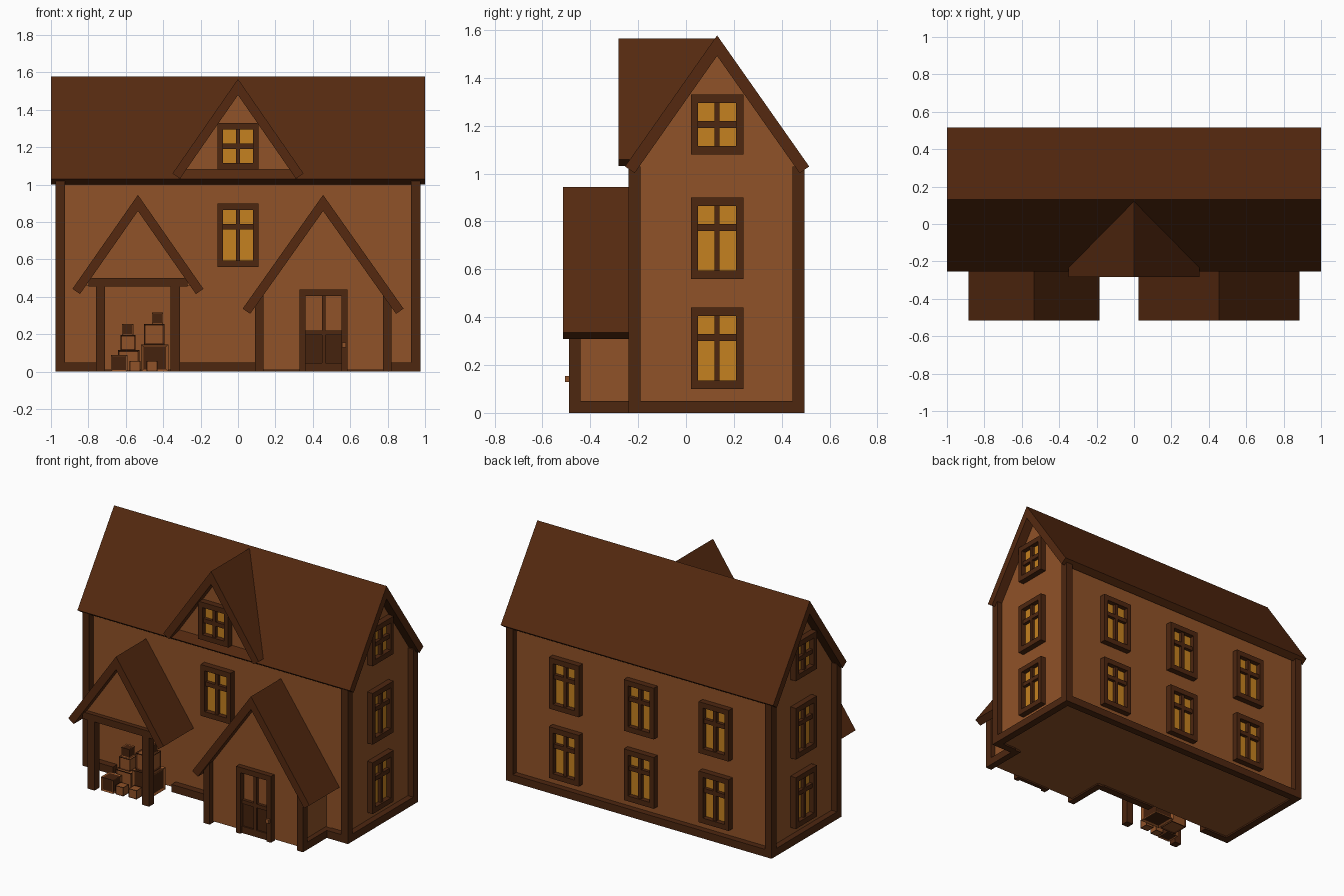
import bpy, bmesh
from math import pi
from mathutils import Matrix

if "Cube" in bpy.data.objects:
    bpy.data.objects.remove(bpy.data.objects["Cube"])


def material(name, rgb):
    m = bpy.data.materials.new(name)
    m.diffuse_color = (*rgb, 1)
    m.use_nodes = True
    m.node_tree.nodes["Principled BSDF"].inputs["Base Color"].default_value = m.diffuse_color
    return m


WALL = material("plaster", (0.28, 0.085, 0.021))
TIMBER = material("timber", (0.075, 0.02, 0.005))
ROOF = material("roofing", (0.09, 0.022, 0.005))
GLASS = material("lit_glass", (0.56, 0.22, 0.014))
PANEL = material("dark_panel", (0.06, 0.016, 0.004))


def finish(name, bm, *mats):
    bmesh.ops.recalc_face_normals(bm, faces=bm.faces)
    me = bpy.data.meshes.new(name)
    bm.to_mesh(me)
    bm.free()
    for m in mats:
        me.materials.append(m)
    ob = bpy.data.objects.new(name, me)
    bpy.context.collection.objects.link(ob)
    return ob


def add_box(bm, x0, x1, y0, y1, z0, z1, mx=Matrix()):
    loc = Matrix.Translation(((x0 + x1) / 2, (y0 + y1) / 2, (z0 + z1) / 2))
    size = Matrix.Diagonal((x1 - x0, y1 - y0, z1 - z0, 1))
    bmesh.ops.create_cube(bm, size=1, matrix=mx @ loc @ size)


def boxes(name, mat, items, mx=Matrix()):
    bm = bmesh.new()
    for b in items:
        add_box(bm, *b, mx)
    return finish(name, bm, mat)


def prism(name, mat, profile, axis, a, b):
    """Extrude a (u, z) profile from a to b along axis x or y."""
    bm = bmesh.new()
    vs = [bm.verts.new((a, u, z) if axis == "x" else (u, a, z)) for u, z in profile]
    r = bmesh.ops.extrude_face_region(bm, geom=[bm.faces.new(vs)])
    moved = [v for v in r["geom"] if isinstance(v, bmesh.types.BMVert)]
    bm.faces.ensure_lookup_table()
    bmesh.ops.translate(bm, verts=moved, vec=(b - a, 0, 0) if axis == "x" else (0, b - a, 0))
    return finish(name, bm, mat)


def gable_roof(name, axis, c, half, apex, eave, a, b):
    dx, dz = 0.04, 0.028
    prism(name, ROOF, [(c - half, eave), (c, apex), (c + half, eave),
                       (c + half - dx, eave - dz), (c, apex - 0.086),
                       (c - half + dx, eave - dz)], axis, a, b)


def gable_wall(name, axis, u0, u1, z0, shoulder, apex, a, b):
    prism(name, WALL, [(u0, z0), (u1, z0), (u1, shoulder), ((u0 + u1) / 2, apex),
                       (u0, shoulder)], axis, a, b)


def window(name, x, y, z0, z1, angle, bar):
    """Frame, cross bars and glass; local -y points out of the wall."""
    mx = Matrix.Translation((x, y, 0)) @ Matrix.Rotation(angle, 4, "Z")
    w, t, d = 0.11, 0.03, -0.04
    boxes(name + "_frame", TIMBER, [
        (-w, -w + t, d, 0.01, z0, z1), (w - t, w, d, 0.01, z0, z1),
        (-w + t, w - t, d, 0.01, z0, z0 + t + 0.005),
        (-w + t, w - t, d, 0.01, z1 - t - 0.005, z1),
        (-0.011, 0.011, d + 0.01, 0.01, z0 + t, z1 - t),
        (-w + t, w - t, d + 0.01, 0.01, bar - 0.014, bar + 0.014)], mx)
    boxes(name + "_glass", GLASS, [(-w + t, w - t, -0.008, 0.01, z0 + t, z1 - t)], mx)


# Main house: solid walls, corner posts, base beams and roof
gable_wall("house_walls", "x", -0.195, 0.455, 0.01, 1.06, 1.53, -0.935, 0.935)
boxes("corner_posts", TIMBER, [(x, x + 0.05, y, y + 0.05, 0, 1.03)
                               for x in (-0.975, 0.925) for y in (-0.24, 0.445)])
boxes("base_beams", TIMBER, [
    (-0.925, -0.75, -0.24, -0.19, 0, 0.05), (-0.32, 0.09, -0.24, -0.19, 0, 0.05),
    (0.82, 0.925, -0.24, -0.19, 0, 0.05), (-0.925, 0.925, 0.445, 0.495, 0, 0.05),
    (-0.975, -0.925, -0.19, 0.445, 0, 0.05), (0.925, 0.975, -0.19, 0.445, 0, 0.05)])
gable_roof("main_roof", "x", 0.13, 0.385, 1.578, 1.03, -1, 1)

# Dormer
gable_roof("dormer_roof", "y", 0, 0.35, 1.565, 1.06, -0.283, 0.12)
prism("dormer_wall", WALL, [(-0.31, 1.05), (0.31, 1.05), (0, 1.51)], "y", -0.22, 0.05)
window("dormer_window", 0, -0.22, 1.08, 1.33, 0, 1.205)

# Windows on all sides
window("front_window", 0, -0.195, 0.56, 0.90, 0, 0.775)
for side, sx, ang in (("right", 1, pi / 2), ("left", -1, -pi / 2)):
    for i, (z0, z1, bar) in enumerate(((0.10, 0.44, 0.315), (0.56, 0.90, 0.775), (1.08, 1.33, 1.205))):
        window(f"{side}_window_{i}", sx * 0.935, 0.13, z0, z1, ang, bar)
for i, x in enumerate((-0.55, 0, 0.55)):
    window(f"back_lower_window_{i}", x, 0.455, 0.10, 0.44, pi, 0.315)
    window(f"back_upper_window_{i}", x, 0.455, 0.56, 0.90, pi, 0.775)

# Enclosed entrance porch
gable_roof("entrance_roof", "y", 0.455, 0.43, 0.945, 0.337, -0.515, -0.2)
gable_wall("entrance_walls", "y", 0.125, 0.785, 0.01, 0.43, 0.9, -0.455, -0.19)
boxes("entrance_timbers", TIMBER, [
    b for x in (0.09, 0.775) for b in
    ((x, x + 0.045, -0.49, -0.44, 0, 0.41), (x, x + 0.045, -0.44, -0.2, 0, 0.05))])

# Door
boxes("door_frame", TIMBER, [
    (0.33, 0.362, -0.49, -0.45, 0, 0.44), (0.553, 0.585, -0.49, -0.45, 0, 0.44),
    (0.362, 0.553, -0.49, -0.45, 0.405, 0.44)])
boxes("door_rails", TIMBER, [
    (0.362, 0.553, -0.475, -0.45, 0, 0.045), (0.362, 0.553, -0.475, -0.45, 0.195, 0.22),
    (0.448, 0.468, -0.475, -0.45, 0.045, 0.405)])
boxes("door_panels", PANEL, [(0.362, 0.553, -0.465, -0.45, 0.045, 0.195)])
boxes("door_knob", WALL, [(0.555, 0.578, -0.505, -0.48, 0.13, 0.155)])

# Open side porch
gable_roof("porch_roof", "y", -0.535, 0.35, 0.945, 0.443, -0.515, -0.2)
prism("porch_gable", WALL, [(-0.84, 0.46), (-0.23, 0.46), (-0.535, 0.9)], "y", -0.46, -0.19)
boxes("porch_timbers", TIMBER, [
    (-0.76, -0.71, -0.49, -0.44, 0, 0.46), (-0.36, -0.31, -0.49, -0.44, 0, 0.46),
    (-0.80, -0.27, -0.49, -0.44, 0.455, 0.5)])

# Stacked crates: centre x, centre y, bottom z, size, frame and panel colours
crates = [(-0.635, -0.42, 0, 0.09, WALL, PANEL), (-0.445, -0.30, 0, 0.145, WALL, PANEL),
          (-0.55, -0.43, 0, 0.058, TIMBER, WALL), (-0.46, -0.42, 0, 0.058, TIMBER, WALL),
          (-0.585, -0.31, 0, 0.115, TIMBER, WALL), (-0.588, -0.31, 0.115, 0.08, TIMBER, WALL),
          (-0.448, -0.30, 0.145, 0.11, TIMBER, WALL), (-0.43, -0.30, 0.255, 0.06, WALL, PANEL),
          (-0.59, -0.31, 0.195, 0.06, WALL, PANEL)]
for i, (x, y, z, s, frame, panel) in enumerate(crates):
    bm = bmesh.new()
    h = s / 2
    add_box(bm, x - h, x + h, y - h, y + h, z, z + s)
    faces = list(bm.faces)
    bmesh.ops.inset_individual(bm, faces=faces, thickness=s * 0.12, depth=-s * 0.05)
    for f in faces:
        f.material_index = 1
    finish(f"crate_{i}", bm, frame, panel)
